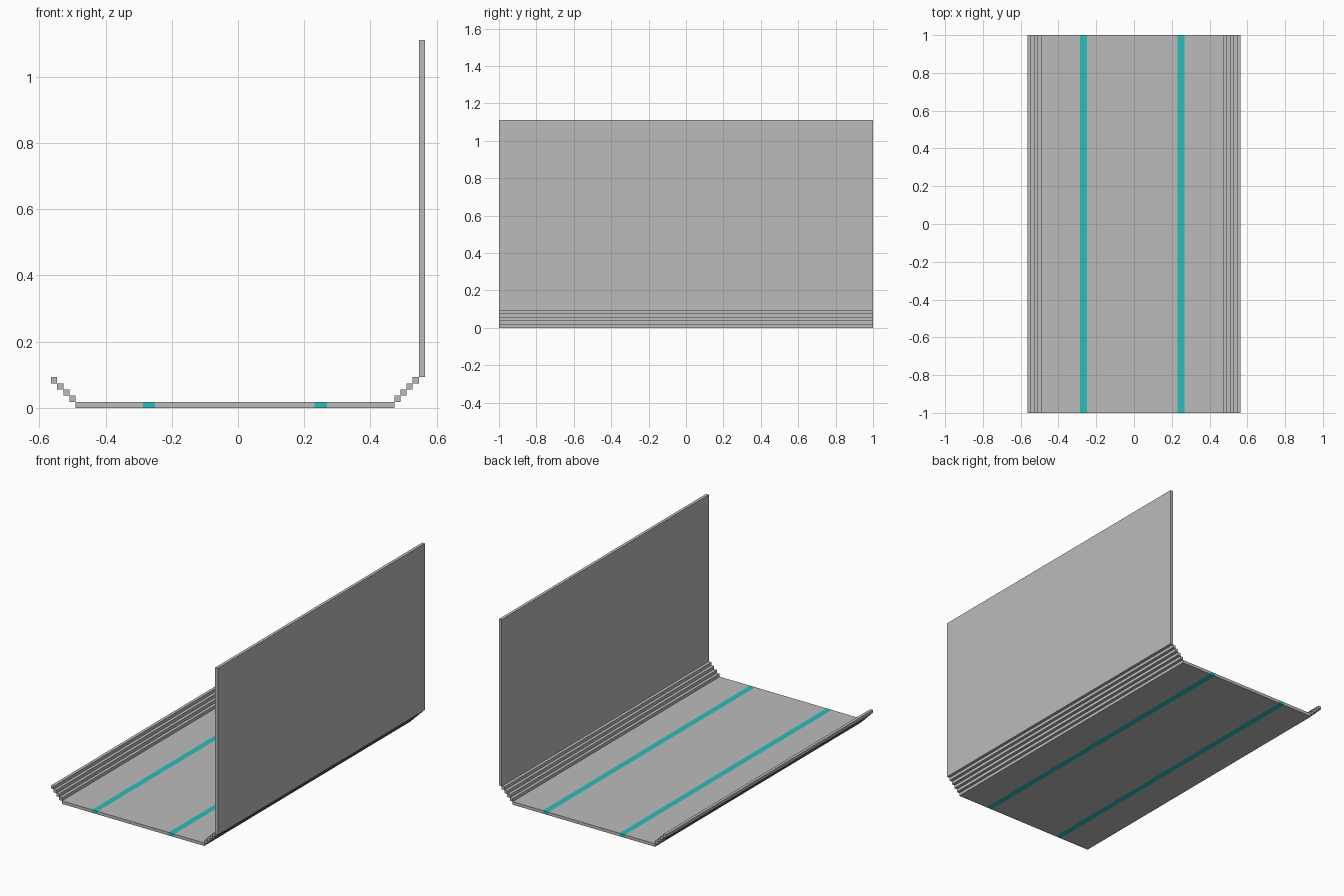
import bpy
import bmesh

if "Cube" in bpy.data.objects:
    bpy.data.objects.remove(bpy.data.objects["Cube"], do_unlink=True)

U = 1 / 54            # grid unit: the track is 108 units long
WIDTH, LENGTH = 61, 108


def make_material(name, rgb):
    mat = bpy.data.materials.new(name)
    mat.use_nodes = True
    mat.diffuse_color = (*rgb, 1)
    mat.node_tree.nodes["Principled BSDF"].inputs["Base Color"].default_value = (*rgb, 1)
    return mat


grey = make_material("light grey", (0.50, 0.50, 0.50))
teal = make_material("teal", (0.025, 0.51, 0.50))


def bar(name, x0, x1, z0, z1, mat):
    """Full-length box, its section given in grid units from the lower left."""
    bm = bmesh.new()
    bmesh.ops.create_cube(bm, size=1)
    for v in bm.verts:
        v.co.x = ((x1 if v.co.x > 0 else x0) - WIDTH / 2) * U
        v.co.y *= LENGTH * U
        v.co.z = (z1 if v.co.z > 0 else z0) * U
    mesh = bpy.data.meshes.new(name)
    bm.to_mesh(mesh)
    bm.free()
    mesh.materials.append(mat)
    obj = bpy.data.objects.new(name, mesh)
    bpy.context.collection.objects.link(obj)


# Floor panels with the two stripes set between them
bar("floor_right", 4, 15, 0, 1, grey)
bar("stripe_right", 15, 17, 0, 1, teal)
bar("floor_middle", 17, 43, 0, 1, grey)
bar("stripe_left", 43, 45, 0, 1, teal)
bar("floor_left", 45, 56, 0, 1, grey)

# Stepped edges rising from both sides of the floor
for i in range(4):
    bar(f"step_right_{i + 1}", 3 - i, 4 - i, i + 1, i + 2, grey)
    bar(f"step_left_{i + 1}", 56 + i, 57 + i, i + 1, i + 2, grey)

# Tall wall on the left side
bar("wall_left", 60, 61, 5, 60, grey)
